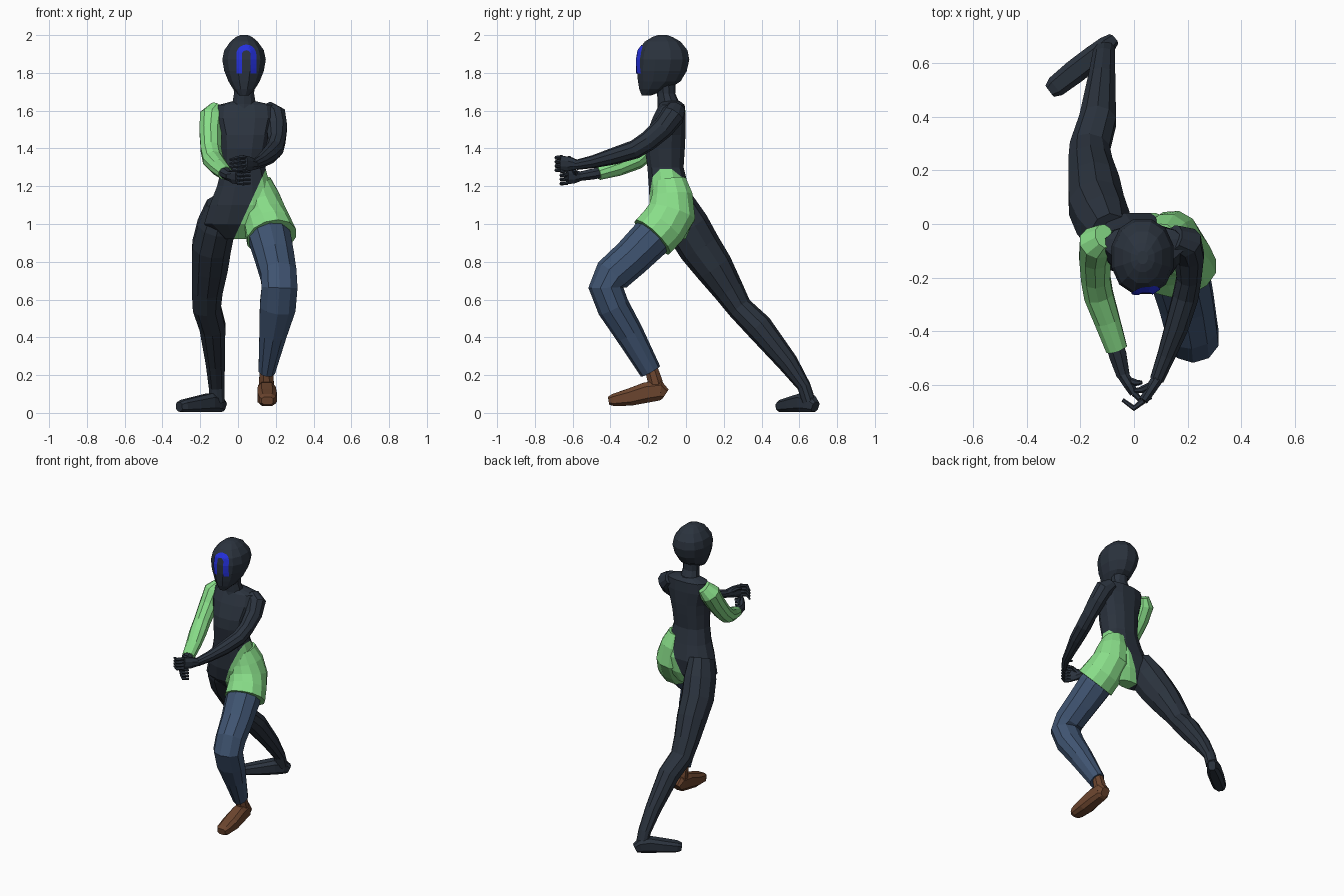
import bpy, bmesh, math
from mathutils import Vector
from mathutils.bvhtree import BVHTree

X, Y, Z = Vector((1, 0, 0)), Vector((0, 1, 0)), Vector((0, 0, 1))


def material(name, rgb):
    m = bpy.data.materials.new(name)
    m.diffuse_color = (*rgb, 1)
    return m


DARK = material("charcoal suit", (0.024, 0.033, 0.048))
GREEN = material("light green", (0.25, 0.73, 0.25))
DENIM = material("denim blue", (0.05, 0.088, 0.165))
BROWN = material("brown leather", (0.15, 0.06, 0.028))
BLUE = material("bright blue", (0.018, 0.03, 0.72))


def finish(name, bm, *mats):
    me = bpy.data.meshes.new(name)
    bm.to_mesh(me)
    for m in mats:
        me.materials.append(m)
    ob = bpy.data.objects.new(name, me)
    bpy.context.collection.objects.link(ob)
    return ob


def loft_mesh(rings, sides=10, ref=X, axis=None, power=1.0):
    """rings: (x, y, z, radius along ref, radius across)."""
    bm = bmesh.new()
    pts = [Vector(r[:3]) for r in rings]
    loops = []
    for i, r in enumerate(rings):
        t = axis or (pts[min(i + 1, len(pts) - 1)] - pts[max(i - 1, 0)]).normalized()
        v = (ref - ref.dot(t) * t).normalized()
        u = t.cross(v)
        loop = []
        for k in range(sides):
            a = 2 * math.pi * (k + 0.5) / sides
            c, s = math.cos(a), math.sin(a)
            c = math.copysign(abs(c) ** power, c)
            s = math.copysign(abs(s) ** power, s)
            loop.append(bm.verts.new(pts[i] + v * c * r[3] + u * s * r[4]))
        loops.append(loop)
    for a, b in zip(loops, loops[1:]):
        for k in range(sides):
            j = (k + 1) % sides
            bm.faces.new((a[k], a[j], b[j], b[k]))
    bm.faces.new(loops[0])
    bm.faces.new(loops[-1])
    bmesh.ops.recalc_face_normals(bm, faces=bm.faces)
    return bm


def loft(name, mat, rings, **kw):
    return finish(name, loft_mesh(rings, **kw), mat)


# Head: stacked rings given as (z, y front, y back, half width)
head_profile = [(1.68, -.235, -.185, .025), (1.715, -.25, -.09, .06), (1.755, -.258, -.025, .085),
                (1.81, -.264, .008, .108), (1.87, -.265, .022, .119), (1.92, -.256, .012, .108),
                (1.965, -.222, -.025, .075), (1.99, -.18, -.07, .045), (2.0, -.15, -.1, .02)]
head = loft_mesh([(.032, (f + b) / 2, z, w, (b - f) / 2) for z, f, b, w in head_profile],
                 sides=12, axis=Z, power=.92)
tree = BVHTree.FromBMesh(head)
finish("head", head, DARK)

# Face marking: a thin arch laid on the front of the head
path = [(math.pi, d) for d in (.1, .075, .05, .025)]
path += [(math.pi * (1 - k / 10), 0) for k in range(11)]
path += [(0, d) for d in (.025, .05, .075, .1)]
bm = bmesh.new()
rows = []
for a, drop in path:
    row = []
    for r in (.023, .032, .042, .053):
        x, z = .044 + r * math.cos(a), 1.897 + r * math.sin(a) - drop
        hit = tree.ray_cast(Vector((x, -1, z)), Y)[0]
        row.append(bm.verts.new(hit - Y * .005))
    rows.append(row)
for a, b in zip(rows, rows[1:]):
    for k in range(3):
        bm.faces.new((a[k], a[k + 1], b[k + 1], b[k]))
bmesh.ops.recalc_face_normals(bm, faces=bm.faces)
if sum(f.normal.y for f in bm.faces) > 0:
    bmesh.ops.reverse_faces(bm, faces=bm.faces[:])
finish("face_arch", bm, BLUE)

# Neck
loft("neck", DARK, [(.032, -.08, 1.58, .09, .075), (.032, -.09, 1.635, .066, .06),
                    (.032, -.105, 1.69, .056, .048), (.032, -.11, 1.77, .062, .055)], axis=Z)

# Torso: (z, x left, x right, y front, y back), green beyond a slanted waist cut
torso_profile = [(1.65, -.03, .095, -.13, -.03), (1.63, -.11, .19, -.145, -.005),
                 (1.56, -.12, .2, -.18, 0), (1.47, -.095, .175, -.215, 0), (1.4, -.09, .16, -.222, -.003),
                 (1.3, -.09, .148, -.207, -.01), (1.2, -.115, .175, -.2, .015),
                 (1.1, -.155, .2, -.195, .045), (1.0, -.185, .19, -.165, .035), (.92, -.08, .09, -.09, .0)]
bm = loft_mesh([((a + b) / 2, (f + k) / 2, z, (b - a) / 2, (k - f) / 2) for z, a, b, f, k in torso_profile],
               sides=12, axis=Z, power=.85)
cut, normal = Vector((.14, 0, 1.275)), Vector((.24, 0, -.11)).normalized()
bmesh.ops.bisect_plane(bm, geom=bm.verts[:] + bm.edges[:] + bm.faces[:], plane_co=cut, plane_no=normal)
for f in bm.faces:
    f.material_index = int((f.calc_center_median() - cut).dot(normal) > 0)
finish("torso", bm, DARK, GREEN)

# Green flared hip cover over the front leg
loft("hip_cover", GREEN, [(.105, -.085, 1.23, .07, .088), (.122, -.073, 1.15, .098, .112),
                          (.138, -.075, 1.06, .117, .132), (.16, -.125, .985, .128, .132),
                          (.178, -.178, .93, .136, .13)], sides=12)

# Front leg: trousers and shoe
loft("front_trouser_leg", DENIM, [(.14, -.1, 1.01, .1, .1), (.17, -.19, .92, .115, .11),
                                  (.195, -.29, .82, .107, .103), (.215, -.39, .73, .1, .1),
                                  (.22, -.425, .665, .1, .092), (.21, -.385, .56, .1, .086),
                                  (.185, -.3, .42, .076, .076), (.152, -.188, .22, .046, .058)])
loft("front_shoe_ankle", BROWN, [(.15, -.185, .24, .036, .036), (.15, -.165, .17, .042, .042),
                                 (.152, -.15, .1, .045, .045)], sides=8)
loft("front_shoe", BROWN, [(.15, -.108, .1, .03, .03), (.15, -.135, .118, .055, .045),
                           (.152, -.21, .108, .057, .05), (.154, -.3, .083, .048, .054),
                           (.156, -.385, .068, .034, .046), (.156, -.41, .064, .022, .032)],
     sides=8, ref=Z, power=.65)

# Trailing leg and foot
loft("back_leg", DARK, [(-.09, -.05, 1.1, .08, .1), (-.115, .005, .99, .105, .118),
                        (-.14, .07, .88, .108, .114), (-.15, .148, .77, .1, .103),
                        (-.163, .225, .65, .086, .082), (-.165, .285, .555, .078, .067),
                        (-.135, .386, .455, .072, .073), (-.12, .54, .265, .053, .055),
                        (-.113, .625, .14, .044, .036), (-.11, .65, .06, .042, .036)])
loft("back_foot", DARK, [(-.08, .685, .032, .03, .025), (-.105, .662, .048, .046, .038),
                         (-.15, .622, .054, .052, .046), (-.22, .568, .045, .043, .047),
                         (-.29, .513, .036, .034, .042), (-.312, .496, .032, .025, .028)],
     sides=8, ref=Z, power=.65)

# Sleeved arm
loft("sleeve", GREEN, [(-.11, -.045, 1.615, .04, .05), (-.138, -.07, 1.57, .068, .068),
                       (-.145, -.12, 1.49, .062, .062), (-.143, -.2, 1.395, .057, .056),
                       (-.132, -.265, 1.34, .057, .053), (-.1, -.36, 1.3, .05, .046),
                       (-.065, -.465, 1.268, .042, .036)])
loft("right_forearm", DARK, [(-.08, -.42, 1.28, .034, .032), (-.06, -.49, 1.265, .035, .031),
                             (-.04, -.565, 1.252, .026, .026)], sides=8)

# Bare arm
loft("left_arm", DARK, [(.15, -.05, 1.615, .04, .05), (.19, -.07, 1.575, .066, .064),
                        (.205, -.12, 1.51, .058, .058), (.205, -.2, 1.44, .048, .053),
                        (.192, -.27, 1.395, .05, .05), (.16, -.38, 1.36, .046, .045),
                        (.12, -.49, 1.33, .035, .034), (.085, -.58, 1.313, .027, .027)])


# Hands: palm, four curled fingers and a thumb
def hand(side, wrist, knuckle, mid, tip, thumb):
    w, k, m, t, th = map(Vector, (wrist, knuckle, mid, tip, thumb))
    c = w.lerp(k, .5)
    loft(side + "_palm", DARK, [(*w, .026, .024), (*c, .04, .022), (*k, .042, .018)], sides=8, ref=Z)
    for i in range(4):
        up = Z * (i - 1.5) * .022
        loft(f"{side}_finger_{i + 1}", DARK, [(*(k + up), .011, .012), (*(m + up), .011, .011),
                                              (*(t + up * .9), .007, .007)], sides=6, ref=Z)
    loft(side + "_thumb", DARK, [(*w.lerp(k, .25), .014, .014), (*(c.lerp(th, .6) + Z * .01), .012, .012),
                                 (*th, .007, .007)], sides=6, ref=Z)


hand("left", (.088, -.575, 1.314), (.035, -.658, 1.322), (.0, -.686, 1.318), (-.042, -.655, 1.31),
     (.0, -.62, 1.355))
hand("right", (-.042, -.56, 1.253), (.0, -.63, 1.25), (.03, -.66, 1.247), (.065, -.645, 1.245),
     (.03, -.59, 1.285))
